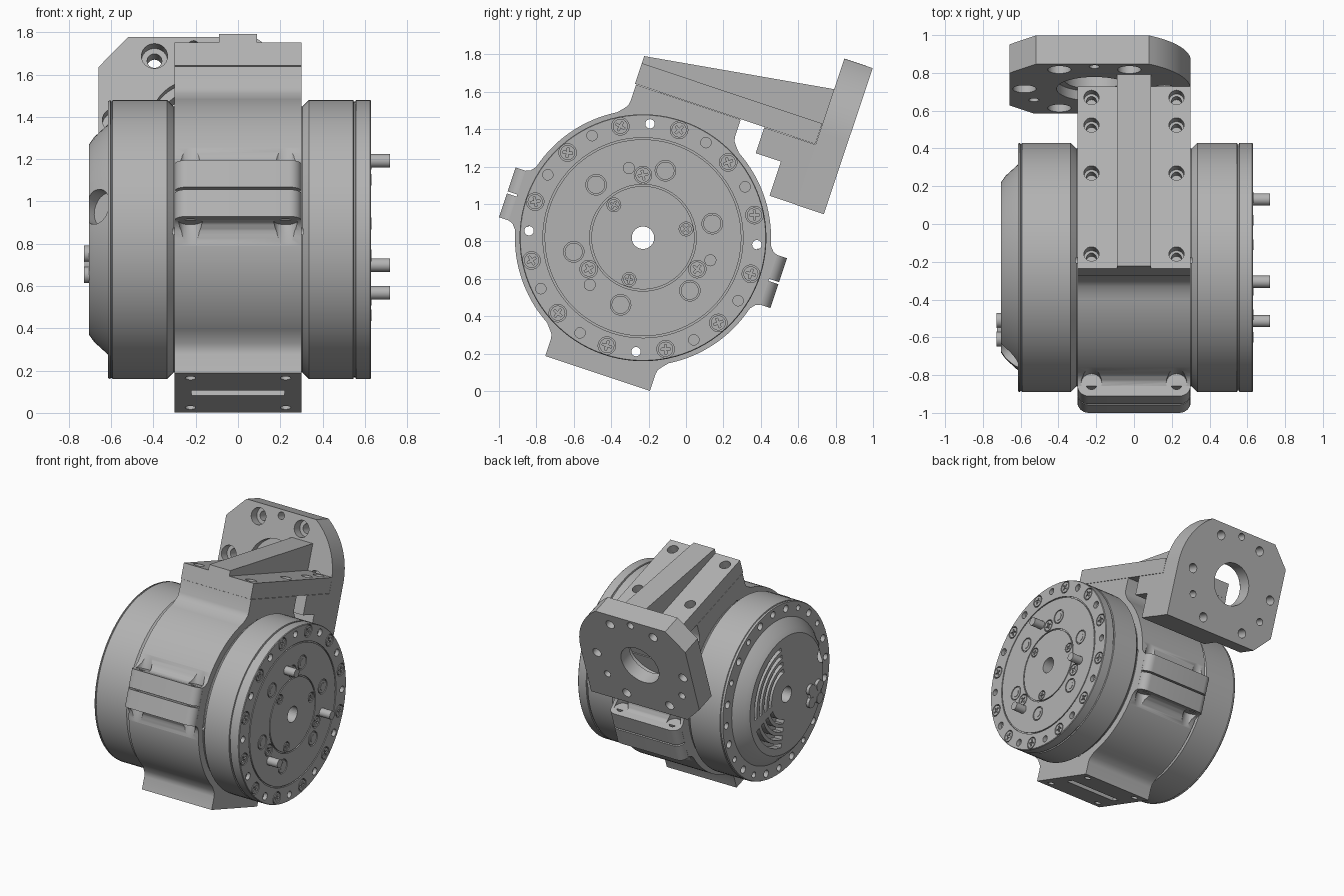
import bpy, bmesh
from math import radians, cos, sin, pi
from mathutils import Matrix, Vector

if "Cube" in bpy.data.objects:
    bpy.data.objects.remove(bpy.data.objects["Cube"])

grey = bpy.data.materials.new("machined_grey")
grey.use_nodes = True
grey.diffuse_color = (0.45, 0.45, 0.45, 1)
grey.node_tree.nodes["Principled BSDF"].inputs["Base Color"].default_value = (0.45, 0.45, 0.45, 1)

# Everything is modelled square around the motor axis, then tilted into place
TILT = 18.5
PLACE = Matrix.Translation((0, -0.23, 0.82)) @ Matrix.Rotation(radians(-TILT), 4, 'X')


def polar(r, deg):
    return r * cos(radians(deg)), r * sin(radians(deg))


def rod(bm, a, b, r, n=24):
    a, b = Vector(a), Vector(b)
    rot = (b - a).to_track_quat('Z', 'Y').to_matrix().to_4x4()
    bmesh.ops.create_cone(bm, cap_ends=True, segments=n, radius1=r, radius2=r,
                          depth=(b - a).length, matrix=Matrix.Translation((a + b) / 2) @ rot)


def xrod(bm, x0, x1, pos, r, n=24):
    rod(bm, (x0, *pos), (x1, *pos), r, n)


def box(bm, lo, hi):
    lo, hi = Vector(lo), Vector(hi)
    m = Matrix.Translation((lo + hi) / 2) @ Matrix.Diagonal((*(hi - lo), 1))
    return bmesh.ops.create_cube(bm, size=1, matrix=m)["verts"]


def prism(bm, pts, lo, hi, axis='x'):
    def place(p, t):
        return (t, *p) if axis == 'x' else (p[0], t, p[1])
    a = [bm.verts.new(place(p, lo)) for p in pts]
    b = [bm.verts.new(place(p, hi)) for p in pts]
    bm.faces.new(a)
    bm.faces.new(b)
    for i in range(len(pts)):
        j = (i + 1) % len(pts)
        bm.faces.new((a[i], a[j], b[j], b[i]))


def revolve(bm, pts, steps=96):
    vs = [bm.verts.new((x, 0, r)) for x, r in pts]
    es = [bm.edges.new(p) for p in zip(vs, vs[1:])]
    bmesh.ops.spin(bm, geom=vs + es, cent=(0, 0, 0), axis=(1, 0, 0),
                   angle=2 * pi, steps=steps, use_merge=True)
    bmesh.ops.remove_doubles(bm, verts=bm.verts, dist=0.0001)


def make(name, bm, cutters=()):
    bmesh.ops.recalc_face_normals(bm, faces=bm.faces)
    bm.transform(PLACE)
    me = bpy.data.meshes.new(name)
    bm.to_mesh(me)
    bm.free()
    ob = bpy.data.objects.new(name, me)
    bpy.context.collection.objects.link(ob)
    me.materials.append(grey)
    bpy.ops.object.select_all(action='DESELECT')
    ob.select_set(True)
    bpy.context.view_layer.objects.active = ob
    for c in cutters:
        mod = ob.modifiers.new("cut", 'BOOLEAN')
        mod.operation, mod.solver, mod.object, mod.use_self = 'DIFFERENCE', 'EXACT', c, True
        bpy.ops.object.modifier_apply(modifier=mod.name)
    bpy.ops.object.shade_smooth_by_angle(angle=radians(30))
    return ob


helpers = []


def cutter(name, bm):
    ob = make(name, bm)
    ob.hide_render = True
    helpers.append(ob)
    return ob


# Shaft bore and four holes that run through the whole motor
bm = bmesh.new()
xrod(bm, -1, 1, (0, 0), 0.06, 32)
for k in range(4):
    xrod(bm, -1, 1, polar(0.61, 15 + 90 * k), 0.025)
through = cutter("through_hole_cutter", bm)

# Screw layout on the output face: position and head radius
screws = [(polar(0.608, 30 * k), 0.04) for k in range(12)]
screws += [(polar(0.235, 30 + 120 * k), 0.03) for k in range(3)]
screws += [(polar(0.335, 90 + TILT + 120 * k), 0.04) for k in range(3)]
blind = [polar(0.61, 15 + 30 * k) for k in range(12) if k % 3]

# Output disc
bm = bmesh.new()
for pos, r in screws:
    xrod(bm, 0.61, 0.7, pos, r + 0.007)
for pos in blind:
    xrod(bm, 0.6, 0.7, pos, 0.028, 16)
for k in range(6):
    xrod(bm, 0.618, 0.7, polar(0.378, 30 + 60 * k), 0.055)
face_cut = cutter("output_face_cutter", bm)
bm = bmesh.new()
profile = [(0.28, 0), (0.28, 0.63), (0.305, 0.63), (0.335, 0.66), (0.545, 0.66), (0.548, 0.652),
           (0.555, 0.652), (0.558, 0.66), (0.625, 0.66), (0.63, 0.656)]
for r in (0.53, 0.28):
    profile += [(0.63, r + 0.005), (0.62, r + 0.005), (0.62, r - 0.004), (0.63, r - 0.004)]
revolve(bm, profile + [(0.63, 0)])
make("output_disc", bm, (face_cut, through))

# Screw heads with cross recesses
bm = bmesh.new()
for i, (pos, r) in enumerate(screws):
    for turn in (0, 90):
        m = Matrix.Translation((0.63, *pos)) @ Matrix.Rotation(radians(turn + 20 * i), 4, 'X')
        bmesh.ops.create_cube(bm, size=1, matrix=m @ Matrix.Diagonal((0.02, r * 1.3, r * 0.28, 1)))
cross = cutter("cross_recess_cutter", bm)
bm = bmesh.new()
for pos, r in screws:
    xrod(bm, 0.6, 0.63, pos, r)
make("screw_heads", bm, (cross,))

# Flush bushings and dowel pins
bm = bmesh.new()
for k in range(6):
    xrod(bm, 0.6, 0.629, polar(0.378, 30 + 60 * k), 0.048)
    xrod(bm, 0.6, 0.632, polar(0.378, 30 + 60 * k), 0.028)
make("bushings", bm)
bm = bmesh.new()
for k in range(3):
    xrod(bm, 0.6, 0.72, polar(0.38, 120 * k), 0.032)
make("dowel_pins", bm)

# Vented end disc
bm = bmesh.new()
for k in range(12):
    xrod(bm, -0.7, -0.56, polar(0.608, 30 * k), 0.028, 16)
for pos in blind:
    xrod(bm, -0.7, -0.57, pos, 0.022, 16)
for r in (0.2, 0.26, 0.32, 0.38):
    for a, b in ((-8, 80), (-80, -22)):
        angles = [TILT + a + (b - a) * i / 14 for i in range(15)]
        ring = [polar(r + 0.016, t) for t in angles] + [polar(r - 0.016, t) for t in angles[::-1]]
        prism(bm, ring, -0.8, -0.64)
rod(bm, (-0.74, *polar(0.56, 180)), (-0.62, *polar(0.44, 180)), 0.085)
vents = cutter("vent_cutter", bm)
bm = bmesh.new()
revolve(bm, [(-0.28, 0), (-0.28, 0.63), (-0.305, 0.63), (-0.335, 0.66), (-0.593, 0.66), (-0.596, 0.654),
             (-0.601, 0.654), (-0.604, 0.66), (-0.614, 0.655), (-0.614, 0.545), (-0.68, 0.485),
             (-0.705, 0.45), (-0.705, 0)])
make("vented_disc", bm, (vents, through))

# Lobed connector boss on the vented end
cy, cz = polar(0.35, 218)
bm = bmesh.new()
xrod(bm, -0.725, -0.69, (cy, cz), 0.065)
for k in range(4):
    dy, dz = polar(0.07, TILT + 45 + 90 * k)
    xrod(bm, -0.728, -0.69, (cy + dy, cz + dz), 0.04)
make("connector_boss", bm)

# Clamp body: ring with square pads above and below
quarter = [(0.71, 0), (0.71, 0.14), (0.685, 0.15)] + [polar(0.685, t) for t in range(15, 61, 3)]
quarter += [(0.315, 0.625), (0.3, 0.645), (0.295, 0.67), (0.295, 0.765)]
outline = quarter + [(-u, v) for u, v in quarter[::-1]]
outline += [(-u, -v) for u, v in quarter[1:]] + [(u, -v) for u, v in quarter[:0:-1]]
outline.remove((-0.71, 0))
bm = bmesh.new()
box(bm, (-0.22, -0.035, -0.8), (0.22, 0.035, -0.72))
for sx in (-1, 1):
    for su in (-1, 1):
        x = 0.225 * sx
        rod(bm, (x, 0.22 * su, -0.8), (x, 0.22 * su, -0.68), 0.025)
        for sv in (-1, 1):
            rod(bm, (x, 0.695 * su, 0.14 * sv), (x, 0.695 * su, 0.4 * sv), 0.055)
clamp_cut = cutter("clamp_cutter", bm)
bm = bmesh.new()
prism(bm, outline, -0.3, 0.3)
make("clamp_body", bm, (clamp_cut, through))

# Split clamp flanges with rounded corners and bolt holes
bm = bmesh.new()
for sx in (-1, 1):
    for su in (-1, 1):
        rod(bm, (0.225 * sx, 0.698 * su, -0.3), (0.225 * sx, 0.698 * su, 0.3), 0.03)
bolt_cut = cutter("flange_bolt_cutter", bm)
for su, end in ((-1, "front"), (1, "rear")):
    for sv, half in ((-1, "lower"), (1, "upper")):
        bm = bmesh.new()
        us, vs = sorted((0.6 * su, 0.765 * su)), sorted((0.006 * sv, 0.14 * sv))
        box(bm, (-0.3, us[0], vs[0]), (0.3, us[1], vs[1]))
        corners = [e for e in bm.edges if all(abs(v.co.y) > 0.7 for v in e.verts)
                   and abs(e.verts[0].co.x - e.verts[1].co.x) < 0.01]
        bmesh.ops.bevel(bm, geom=corners, offset=0.06, segments=8, affect='EDGES', profile=0.5)
        make(f"{end}_{half}_flange", bm, (bolt_cut,))

# Bracket tray with counterbored holes and a wedge rib
bm = bmesh.new()
for sx in (-1, 1):
    for u in (-0.22, 0.232, 0.5, 0.654):
        rod(bm, (0.225 * sx, u, 0.82), (0.225 * sx, u, 0.95), 0.04)
        rod(bm, (0.225 * sx, u, 0.7), (0.225 * sx, u, 0.9), 0.026)
tray_cut = cutter("tray_hole_cutter", bm)
bm = bmesh.new()
box(bm, (-0.3, -0.302, 0.767), (0.3, 0.715, 0.883))
make("bracket_tray", bm, (tray_cut,))
bm = bmesh.new()
prism(bm, [(-0.302, 0.87), (-0.302, 0.923), (0.72, 1.078), (0.72, 0.87)], -0.09, 0.09)
make("bracket_rib", bm)

# Stepped foot below the tray
bm = bmesh.new()
prism(bm, [(0.72, 0.428), (0.57, 0.428), (0.57, 0.62), (0.428, 0.62), (0.428, 0.765), (0.72, 0.765)], -0.3, 0.3)
make("bracket_foot", bm)

# Mounting plate with centre bore and bolt circle
bm = bmesh.new()
hx, hv = -0.21, 0.835
rod(bm, (hx, 0.6, hv), (hx, 1, hv), 0.16, 48)
rod(bm, (hx, 0.6, hv), (hx, 0.77, hv), 0.2, 48)
for k in range(6):
    dx, dv = polar(0.37, 60 * k)
    rod(bm, (hx + dx, 0.6, hv + dv), (hx + dx, 0.79, hv + dv), 0.062)
    rod(bm, (hx + dx, 0.6, hv + dv), (hx + dx, 1, hv + dv), 0.035)
for t in (90, 210, 330):
    dx, dv = polar(0.37, t)
    rod(bm, (hx + dx, 0.6, hv + dv), (hx + dx, 1, hv + dv), 0.027)
plate_cut = cutter("plate_hole_cutter", bm)
bm = bmesh.new()
arc = [(-0.2 + x, hv + v) for x, v in (polar(0.5, t) for t in range(0, 57, 4))]
prism(bm, [(0.3, 0.426)] + arc + [(-0.52, 1.25), (-0.66, 1.1), (-0.66, 0.56), (-0.53, 0.426)], 0.717, 0.877, 'u')
make("mounting_plate", bm, (plate_cut,))

# Remove the used cutters
for ob in helpers:
    bpy.data.objects.remove(ob)
